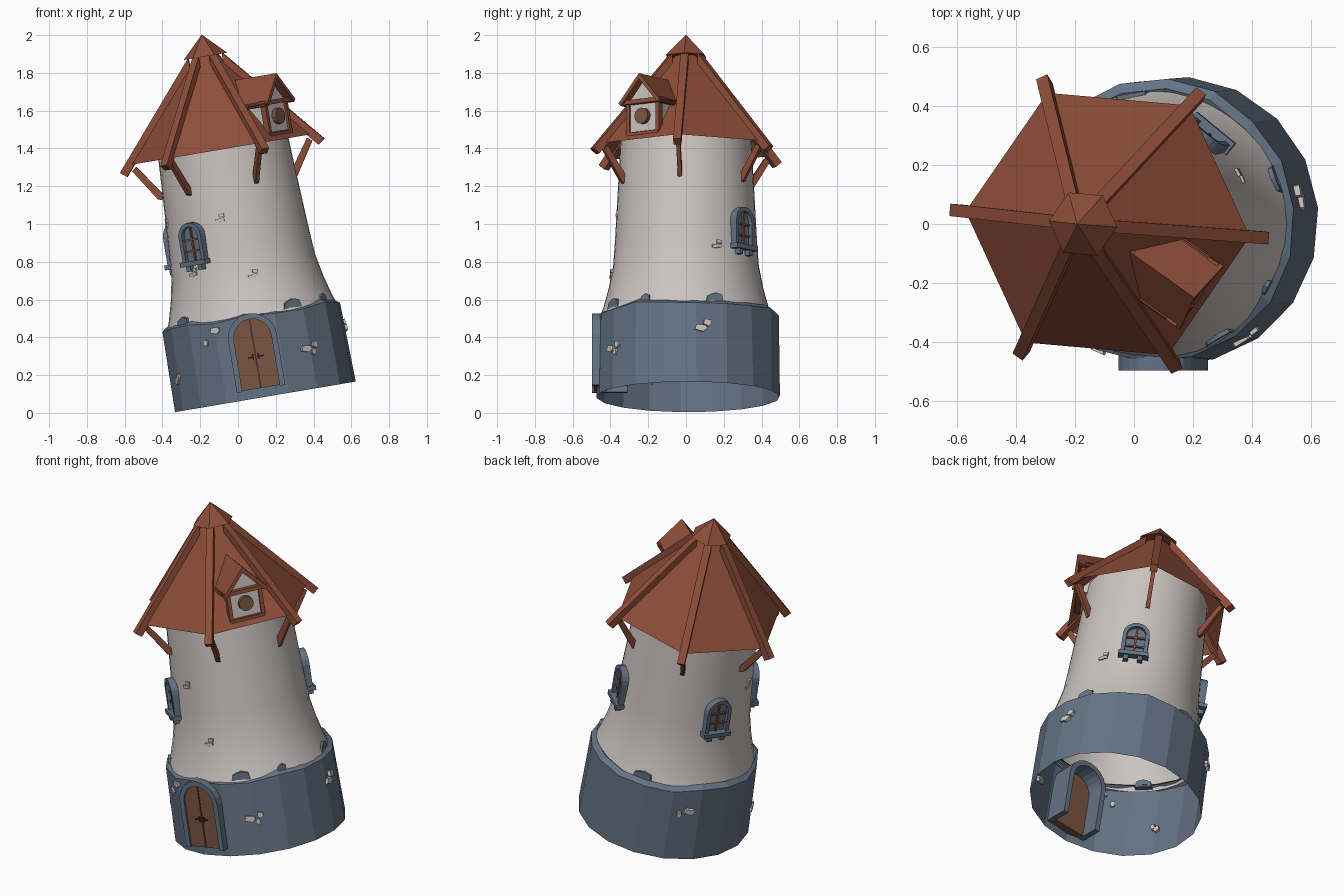
import bpy, bmesh, math, random
from mathutils import Matrix, Vector

if "Cube" in bpy.data.objects:
    bpy.data.objects.remove(bpy.data.objects["Cube"])

random.seed(4)
# the whole tower leans towards -x
TILT = Matrix.Translation((0.145, 0, 0.085)) @ Matrix.Rotation(math.radians(-9.6), 4, 'Y')


def material(name, rgb):
    m = bpy.data.materials.new(name)
    m.diffuse_color = (*rgb, 1)
    m.use_nodes = True
    m.node_tree.nodes["Principled BSDF"].inputs["Base Color"].default_value = m.diffuse_color
    return m


RED = material("roof_red", (0.27, 0.075, 0.04))
BLUE = material("slate_blue", (0.125, 0.17, 0.23))
PLASTER = material("plaster", (0.60, 0.55, 0.53))
WOOD = material("door_wood", (0.20, 0.09, 0.055))
DARK = material("dark_wood", (0.06, 0.025, 0.018))


def finish(name, bm, mat, smooth=False):
    bmesh.ops.recalc_face_normals(bm, faces=bm.faces)
    me = bpy.data.meshes.new(name)
    bm.to_mesh(me)
    bm.free()
    me.materials.append(mat)
    for p in me.polygons:
        p.use_smooth = smooth
    o = bpy.data.objects.new(name, me)
    o.matrix_world = TILT
    bpy.context.collection.objects.link(o)
    return o


def facing(deg, r=0, z=0, centre=(0, 0)):
    """Frame on the tower: x to the right seen from outside, y inwards, z up."""
    a = math.radians(deg)
    o = Vector((math.cos(a), math.sin(a), 0))
    m = Matrix.Rotation(a + math.pi / 2, 4, 'Z')
    return Matrix.Translation(o * r + Vector((centre[0], centre[1], z))) @ m


def prism(bm, pts, y0, y1, m):
    """Outline in x, z extruded along y."""
    a = [bm.verts.new(m @ Vector((x, y0, z))) for x, z in pts]
    b = [bm.verts.new(m @ Vector((x, y1, z))) for x, z in pts]
    n = len(pts)
    bm.faces.new(a)
    bm.faces.new(b[::-1])
    for i in range(n):
        bm.faces.new((a[i], b[i], b[(i + 1) % n], a[(i + 1) % n]))


def box(bm, x0, x1, z0, z1, y0, y1, m):
    prism(bm, [(x0, z0), (x1, z0), (x1, z1), (x0, z1)], y0, y1, m)


def arch(hw, z0, top, n=10):
    arc = [(-hw * math.cos(math.pi * i / n), top - hw + hw * math.sin(math.pi * i / n))
           for i in range(n + 1)]
    return [(-hw, z0)] + arc + [(hw, z0)]


def lathe(name, profile, n, mat, jitter=0, centre=(0, 0), rot=0, smooth=False):
    bm = bmesh.new()
    shift = [(random.uniform(-jitter, jitter), random.uniform(-jitter, jitter)) for _ in range(n)]
    rings = []
    for k, (r, z) in enumerate(profile):
        ring = []
        for i in range(n):
            a = math.radians(rot) + 2 * math.pi * i / n
            jr, jz = shift[i] if k else (0, 0)
            ring.append(bm.verts.new((centre[0] + (r + jr * .6) * math.cos(a),
                                      centre[1] + (r + jr * .6) * math.sin(a), z + jz)))
        rings.append(ring)
    for lo, hi in zip(rings, rings[1:]):
        for i in range(n):
            j = (i + 1) % n
            bm.faces.new((lo[i], lo[j], hi[j], hi[i]))
    return finish(name, bm, mat, smooth)


def pyramid(name, r, z0, z1, closed):
    bm = bmesh.new()
    top = bm.verts.new((*HUB, z1))
    ring = [bm.verts.new(facing(HIP + 60 * i, r, z0, HUB).translation) for i in range(6)]
    for i in range(6):
        bm.faces.new((ring[i], ring[(i + 1) % 6], top))
    if closed:
        bm.faces.new(ring[::-1])
    finish(name, bm, RED)


# stone base and plastered tower, both open tubes
lathe("stone_base", [(.487, 0), (.478, .435), (.445, .455), (.42, .44)], 18, BLUE,
      .011, (0, .012), 5)
lathe("tower_wall", [(.455, .43), (.437, .48), (.41, .58), (.386, .70), (.377, .82),
                     (.367, 1.0), (.356, 1.2), (.345, 1.42)], 40, PLASTER, smooth=True)

# roof, cap, hip rafters and braces
HUB, HIP = (-.0125, 0), -5
pyramid("roof", .49, 1.33, 1.90, False)
pyramid("roof_cap", .118, 1.83, 1.947, True)
rafters, braces = bmesh.new(), bmesh.new()
for i in range(6):
    m = facing(HIP + 60 * i - 90, centre=HUB)   # x runs outwards here
    prism(rafters, [(.09, 1.77), (.515, 1.27), (.55, 1.297), (.09, 1.837)], -.021, .021, m)
    prism(braces, [(.345, 1.115), (.375, 1.125), (.485, 1.295), (.46, 1.315), (.345, 1.15)],
          -.011, .011, m)
finish("hip_rafters", rafters, RED)
finish("roof_braces", braces, RED)

# dormer
D = facing(-35, centre=HUB)
bm = bmesh.new()
prism(bm, [(-.093, 1.36), (.093, 1.36), (.093, 1.54), (0, 1.645), (-.093, 1.54)], -.39, -.18, D)
finish("dormer_walls", bm, PLASTER)
bm = bmesh.new()
prism(bm, [(-.132, 1.53), (0, 1.68), (.132, 1.53), (.118, 1.515), (0, 1.65), (-.118, 1.515)],
      -.435, -.15, D)
finish("dormer_roof", bm, RED)
bm = bmesh.new()
box(bm, -.13, .13, 1.522, 1.545, -.42, -.38, D)
box(bm, -.1, .1, 1.352, 1.372, -.405, -.37, D)
for s in (-1, 1):
    box(bm, s * .095 - .011, s * .095 + .011, 1.35, 1.53, -.402, -.37, D)
    box(bm, s * .115 - .012, s * .115 + .012, 1.518, 1.542, -.42, -.2, D)
finish("dormer_timbers", bm, RED)
bm = bmesh.new()
prism(bm, [(.043 * math.cos(math.pi * i / 6), 1.455 + .043 * math.sin(math.pi * i / 6))
           for i in range(12)], -.415, -.38, D)
finish("dormer_round_hatch", bm, WOOD)

# door: deep arch frame through the wall, two leaves, gap and latches
F = facing(270, centre=(-.015, 0))
bm = bmesh.new()
prism(bm, arch(.13, .045, .45) + arch(.1, .045, .42)[::-1], -.497, -.31, F)
finish("door_frame", bm, BLUE)
bm = bmesh.new()
prism(bm, arch(.101, .05, .421), -.486, -.42, F)
finish("door_leaves", bm, WOOD)
bm = bmesh.new()
box(bm, -.004, .004, .05, .415, -.489, -.48, F)
for s in (-1, 1):
    box(bm, s * .026 - .016, s * .026 + .016, .215, .222, -.494, -.484, F)
    box(bm, s * .014 - .004, s * .014 + .004, .205, .235, -.494, -.484, F)
finish("door_gap_and_latches", bm, DARK)

# three arched windows with sills and glazing bars
for tag, ang in (("front_left", 231), ("back_right", 51), ("back_left", 153)):
    m = facing(ang, .375, .76)
    bm = bmesh.new()
    prism(bm, arch(.075, 0, .217) + arch(.053, 0, .195)[::-1], -.03, .04, m)
    box(bm, -.085, .085, -.012, .014, -.045, .03, m)
    for s in (-1, 1):
        box(bm, s * .04 - .014, s * .04 + .014, -.04, -.012, -.035, .02, m)
    prism(bm, arch(.055, .0, .197), -.008, .02, m)
    finish("window_" + tag, bm, BLUE)
    bm = bmesh.new()
    box(bm, -.005, .005, .014, .195, -.018, -.006, m)
    for z in (.065, .125):
        box(bm, -.053, .053, z - .005, z + .005, -.018, -.006, m)
    finish("window_bars_" + tag, bm, RED)

# plaster patches on the base
bm = bmesh.new()
for ang, z, w in ((245, .39, .028), (237, .333, .014), (203, .161, .018), (206, .18, .012),
                  (302, .215, .032), (307, .195, .014), (309, .232, .018), (8, .29, .034),
                  (12, .32, .022), (138, .31, .03), (131, .29, .014)):
    m = facing(ang, .478, z, (0, .012))
    prism(bm, [(-w, -.008), (w * .3, -.02), (w, -.004), (w * .8, .014), (-w * .7, .018)],
          -.013, .015, m)
finish("base_plaster_patches", bm, PLASTER)

# small bare bricks on the tower
bm = bmesh.new()
for ang, z, r in ((257, .96, .369), (276, .64, .397), (25, .75, .382), (190, .98, .368),
                  (226, .70, .386)):
    for da, dz in ((-1.6, 0), (1.8, .004), (2.2, .026)):
        box(bm, -.014, .014, -.009, .009, -.007, .01, facing(ang + da, r, z + dz))
finish("tower_bricks", bm, PLASTER)

# broken mortar tongues climbing from the base on to the plaster
bm = bmesh.new()
for ang, w in ((300, .055), (331, .03), (215, .05), (100, .06), (20, .05)):
    prism(bm, [(-w, -.02), (w, -.02), (w * .8, .02), (w * .1, .03), (-w * .4, .022), (-w * .8, .012)],
          -.012, .02, facing(ang, .437, .46))
finish("mortar_tongues", bm, BLUE)
